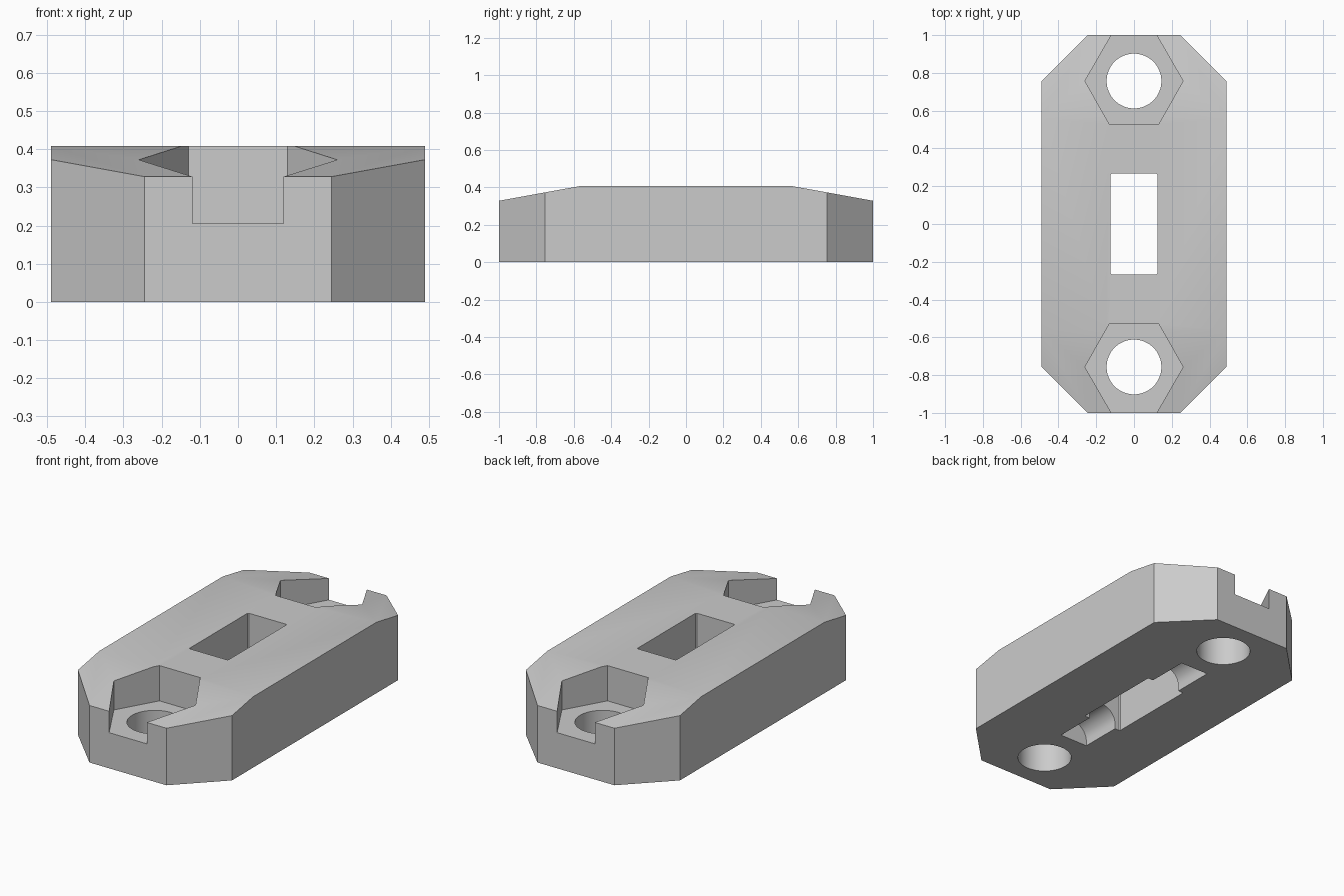
import bpy, bmesh, math

cube = bpy.data.objects.get("Cube")
if cube:
    bpy.data.objects.remove(cube, do_unlink=True)

grey = bpy.data.materials.new("light grey")
grey.use_nodes = True
COLOUR = (0.6, 0.6, 0.6, 1)
grey.diffuse_color = COLOUR
grey.node_tree.nodes["Principled BSDF"].inputs["Base Color"].default_value = COLOUR

# Ways to place a 2D outline point (a, b) at depth d along an axis
PLACE = {"x": lambda a, b, d: (d, a, b),
         "y": lambda a, b, d: (a, d, b),
         "z": lambda a, b, d: (a, b, d)}


def prism(name, outline, low, high, axis="z"):
    """Extrude a closed outline along one axis."""
    bm = bmesh.new()
    ends = [[bm.verts.new(PLACE[axis](a, b, d)) for a, b in outline] for d in (low, high)]
    for ring in ends:
        bm.faces.new(ring)
    n = len(outline)
    for i in range(n):
        j = (i + 1) % n
        bm.faces.new((ends[0][i], ends[0][j], ends[1][j], ends[1][i]))
    bmesh.ops.recalc_face_normals(bm, faces=bm.faces)
    mesh = bpy.data.meshes.new(name)
    bm.to_mesh(mesh)
    bm.free()
    mesh.materials.append(grey)
    obj = bpy.data.objects.new(name, mesh)
    bpy.context.collection.objects.link(obj)
    return obj


def carve(target, cutter, operation="DIFFERENCE"):
    """Apply a boolean and discard the cutter."""
    mod = target.modifiers.new("carve", "BOOLEAN")
    mod.operation, mod.solver, mod.object = operation, "EXACT", cutter
    bpy.ops.object.modifier_apply(modifier=mod.name)
    bpy.data.objects.remove(cutter, do_unlink=True)


def arc(radius, steps, cx=0, cy=0, sweep=math.tau):
    count = steps if sweep == math.tau else steps + 1
    return [(cx + radius * math.cos(sweep * i / steps),
             cy + radius * math.sin(sweep * i / steps)) for i in range(count)]


def chamfered(w, h, c):
    """Rectangle outline with cut corners."""
    return [(w, c - h), (w, h - c), (w - c, h), (c - w, h),
            (-w, h - c), (-w, c - h), (c - w, -h), (w - c, -h)]


# Octagonal block with sloping ends
body = prism("mounting_block", chamfered(0.49, 1, 0.245), 0, 0.5)
bpy.context.view_layer.objects.active = body
body.select_set(True)
side = [(-1.1, -0.1), (1.1, -0.1), (1.1, 0.31), (0.56, 0.408), (-0.56, 0.408), (-1.1, 0.31)]
carve(body, prism("side_profile", side, -1, 1, "x"), "INTERSECT")

# Bolt hole and open hexagonal nut pocket at each end
for s in (-1, 1):
    pocket = [(0.26, 0.757), (0.13, 0.528), (-0.13, 0.528),
              (-0.26, 0.757), (-0.114, 1.01), (0.114, 1.01)]
    carve(body, prism("nut_pocket", [(x, s * y) for x, y in pocket], 0.205, 0.6))
    carve(body, prism("bolt_hole", arc(0.145, 64, 0, s * 0.757), -0.1, 0.3))

# Central slot and arched pin groove underneath
carve(body, prism("slot", chamfered(0.124, 0.268, 0.006), -0.1, 0.6))
groove = arc(0.09, 24, 0, 0.03, math.pi) + [(-0.09, -0.1), (0.09, -0.1)]
carve(body, prism("pin_groove", groove, -0.511, 0.511, "y"))

bpy.ops.object.shade_smooth_by_angle(angle=math.radians(30))
